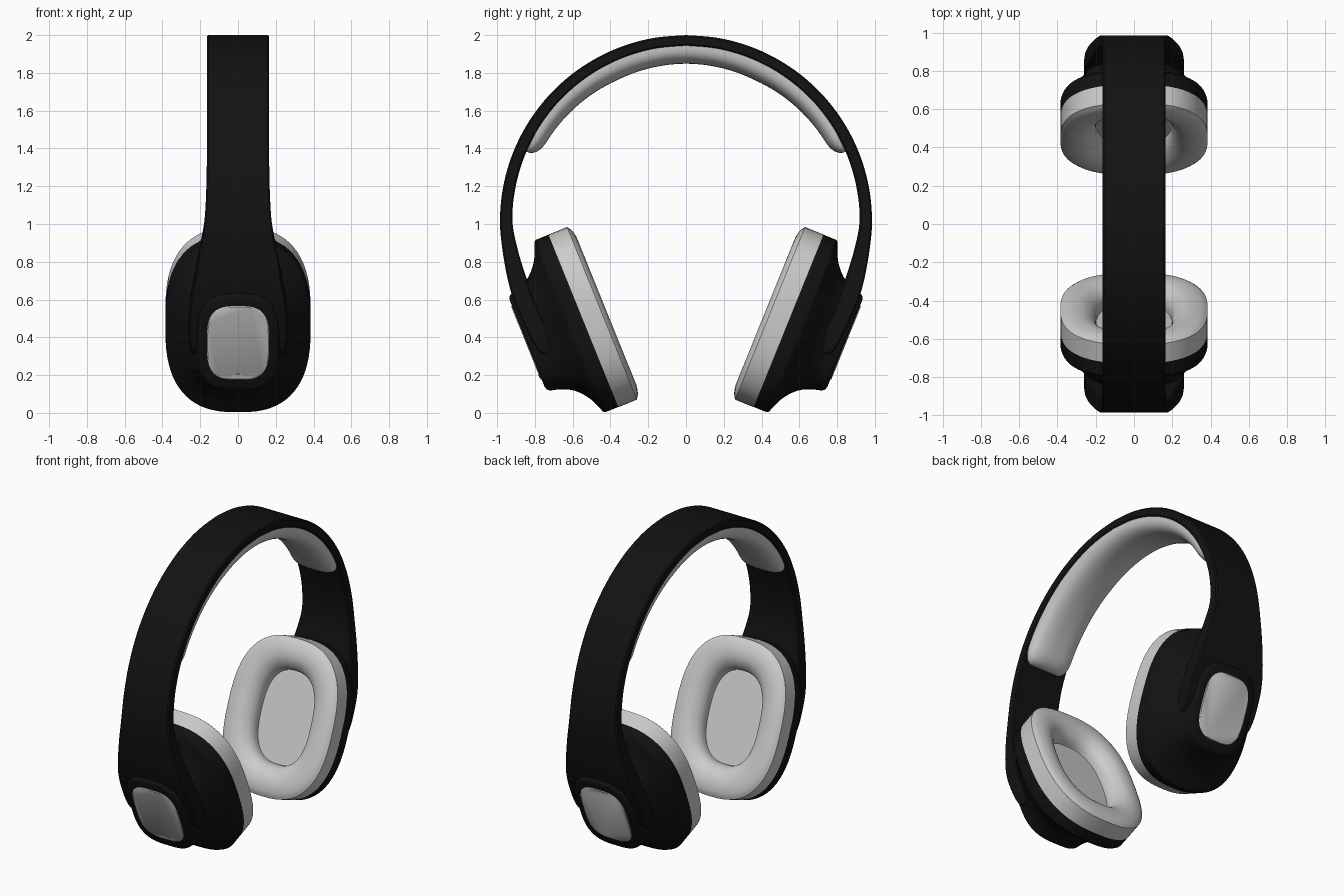
import bpy, bmesh
from math import sin, cos, pi, radians, copysign
from mathutils import Vector

if "Cube" in bpy.data.objects:
    bpy.data.objects.remove(bpy.data.objects["Cube"])

black = bpy.data.materials.new("black_plastic")
black.diffuse_color = (0.006, 0.006, 0.006, 1)
black.use_nodes = True
black.node_tree.nodes["Principled BSDF"].inputs["Base Color"].default_value = black.diffuse_color


def spline(pts, n=6):
    """Catmull-Rom through tuples of any size."""
    out = []
    for i in range(len(pts) - 1):
        p0, p1, p2, p3 = pts[max(i - 1, 0)], pts[i], pts[i + 1], pts[min(i + 2, len(pts) - 1)]
        for k in range(n):
            t = k / n
            out.append(tuple(0.5 * (2 * b + (c - a) * t + (2 * a - 5 * b + 4 * c - d) * t ** 2
                                    + (3 * b - a - 3 * c + d) * t ** 3)
                             for a, b, c, d in zip(p0, p1, p2, p3)))
    return out + [tuple(pts[-1])]


def loft(name, rings, mat=None, cap_start=True, cap_end=True, angle=35):
    """Skin closed rings of equal point count."""
    bm = bmesh.new()
    vs = [[bm.verts.new(p) for p in r] for r in rings]
    n = len(rings[0])
    for a, b in zip(vs, vs[1:]):
        for i in range(n):
            j = (i + 1) % n
            bm.faces.new((a[i], a[j], b[j], b[i]))
    if cap_start:
        bm.faces.new(vs[0][::-1])
    if cap_end:
        bm.faces.new(vs[-1])
    bmesh.ops.recalc_face_normals(bm, faces=bm.faces)
    me = bpy.data.meshes.new(name)
    bm.to_mesh(me)
    bm.free()
    ob = bpy.data.objects.new(name, me)
    bpy.context.collection.objects.link(ob)
    if mat:
        me.materials.append(mat)
    bpy.ops.object.select_all(action='DESELECT')
    ob.select_set(True)
    bpy.context.view_layer.objects.active = ob
    bpy.ops.object.shade_smooth_by_angle(angle=radians(angle))
    return ob


def cup_point(side, x, u, w):
    """Tilted ear cup frame: u runs up the cup, w runs outward."""
    return Vector((x, side * (0.445 + 0.375 * u + 0.927 * w), 0.527 + 0.927 * u - 0.375 * w))


def oval(side, w, a, b, n=2.6, uc=0.0, count=72):
    ring = []
    for i in range(count):
        c, s = cos(2 * pi * i / count), sin(2 * pi * i / count)
        ring.append(cup_point(side, a * copysign(abs(c) ** (2 / n), c),
                              uc + b * copysign(abs(s) ** (2 / n), s), w))
    return ring


# Ear cups, one at each end of the band
for side, tag in ((-1, "front"), (1, "back")):
    # black shell: straight rim, then a concave shoulder up to the hub
    shoulder = spline([(0.190, 0.380, 0.484), (0.228, 0.342, 0.395), (0.287, 0.280, 0.326),
                       (0.350, 0.236, 0.292), (0.400, 0.218, 0.278), (0.420, 0.208, 0.266),
                       (0.427, 0.190, 0.245)], 4)
    shell = [(0.105, 0.385, 0.492), (0.180, 0.385, 0.492)] + shoulder
    loft(tag + "_cup_shell",
         [oval(side, w, a, b, 2.6 + 0.5 * max(0, (w - 0.2) / 0.2)) for w, a, b in shell], black)

    # cushion: flat outer wall, domed face, round hole
    dome = spline([(0.0, 0.0), (0.028, -0.018), (0.075, -0.027), (0.125, -0.018),
                   (0.165, 0.012), (0.185, 0.05), (0.188, 0.10)], 4)
    profile = [(0.0, 0.106)] + dome
    loft(tag + "_ear_cushion", [oval(side, w, 0.385 - o, 0.493 - o * 1.08) for o, w in profile],
         cap_start=False, cap_end=False)
    loft(tag + "_speaker_cover", [oval(side, w, 0.2, 0.295) for w in (0.104, 0.09)])

    # grey badge plate on the hub
    loft(tag + "_hub_plate", [oval(side, w, a, b, 3.2, 0.005) for w, a, b in
                              ((0.42, 0.165, 0.21), (0.429, 0.165, 0.21), (0.432, 0.161, 0.206))])

# small indicator slot, front cup only
loft("indicator_slot", [oval(-1, w, 0.038, 0.009, 4, -0.182, 24) for w in (0.428, 0.435)])

# Headband: half the path as (y, z, thickness, half width), then mirrored
CZ = 1.015
half = []
for deg in range(90, 0, -10):
    k = deg / 90
    t = 0.066 - 0.010 * k
    r = 0.985 - t / 2
    half.append((r * cos(radians(deg)), CZ + r * sin(radians(deg)), t, 0.165 if deg > 10 else 0.168))
half += [(0.952, CZ, 0.066, 0.178), (0.931, 0.86, 0.080, 0.205), (0.892, 0.70, 0.098, 0.235)]
for u, w, t, hw in ((0.2, 0.358, 0.10, 0.255), (0.05, 0.352, 0.10, 0.262), (-0.03, 0.350, 0.088, 0.256),
                    (-0.07, 0.350, 0.060, 0.25), (-0.088, 0.350, 0.018, 0.245)):
    p = cup_point(1, 0, u, w)
    half.append((p.y, p.z, t, hw))
half = spline(half, 5)
path = [(-y, z, t, h) for y, z, t, h in half[:0:-1]] + half
rings = []
for i, (y, z, t, h) in enumerate(path):
    a, b = path[max(i - 1, 0)], path[min(i + 1, len(path) - 1)]
    d = Vector((0, b[0] - a[0], b[1] - a[1])).normalized()
    nrm = Vector((0, -d.z, d.y))
    c = min(0.008, t * 0.3)
    g = t / 2
    section = [(h, g - c), (h - c, g), (c - h, g), (-h, g - c),
               (-h, c - g), (c - h, -g), (h - c, -g), (h, c - g)]
    rings.append([Vector((x, y, z)) + nrm * o for x, o in section])
loft("headband", rings, black, angle=40)

# Head cushion under the band, with rounded ends
rings = []
steps = 64
for i in range(steps + 1):
    k = 0.5 - 0.5 * cos(pi * i / steps)
    deg = 23.5 + 133 * k
    end = min(deg - 23.5, 156.5 - deg)
    f = 1 - min(1, end / 7)
    e = max(0.03, (1 - f ** 2.4) ** (1 / 2.4))
    thick = e * (0.07 + 0.026 * min(1, end / 40))
    hw = 0.158 * (0.6 + 0.4 * e)
    base = 0.919 + 0.011 * (1 - abs(deg - 90) / 90)
    direction = Vector((0, cos(radians(deg)), sin(radians(deg))))
    ring = []
    for j in range(25):
        s = pi * j / 24
        x = hw * copysign(abs(cos(s)) ** 0.75, cos(s))
        ring.append(Vector((x, 0, CZ)) + direction * (base - thick * sin(s) ** 0.75))
    for x in (-hw, hw):
        ring.append(Vector((x, 0, CZ)) + direction * (base + 0.015))
    rings.append(ring)
loft("head_cushion", rings, angle=50)
